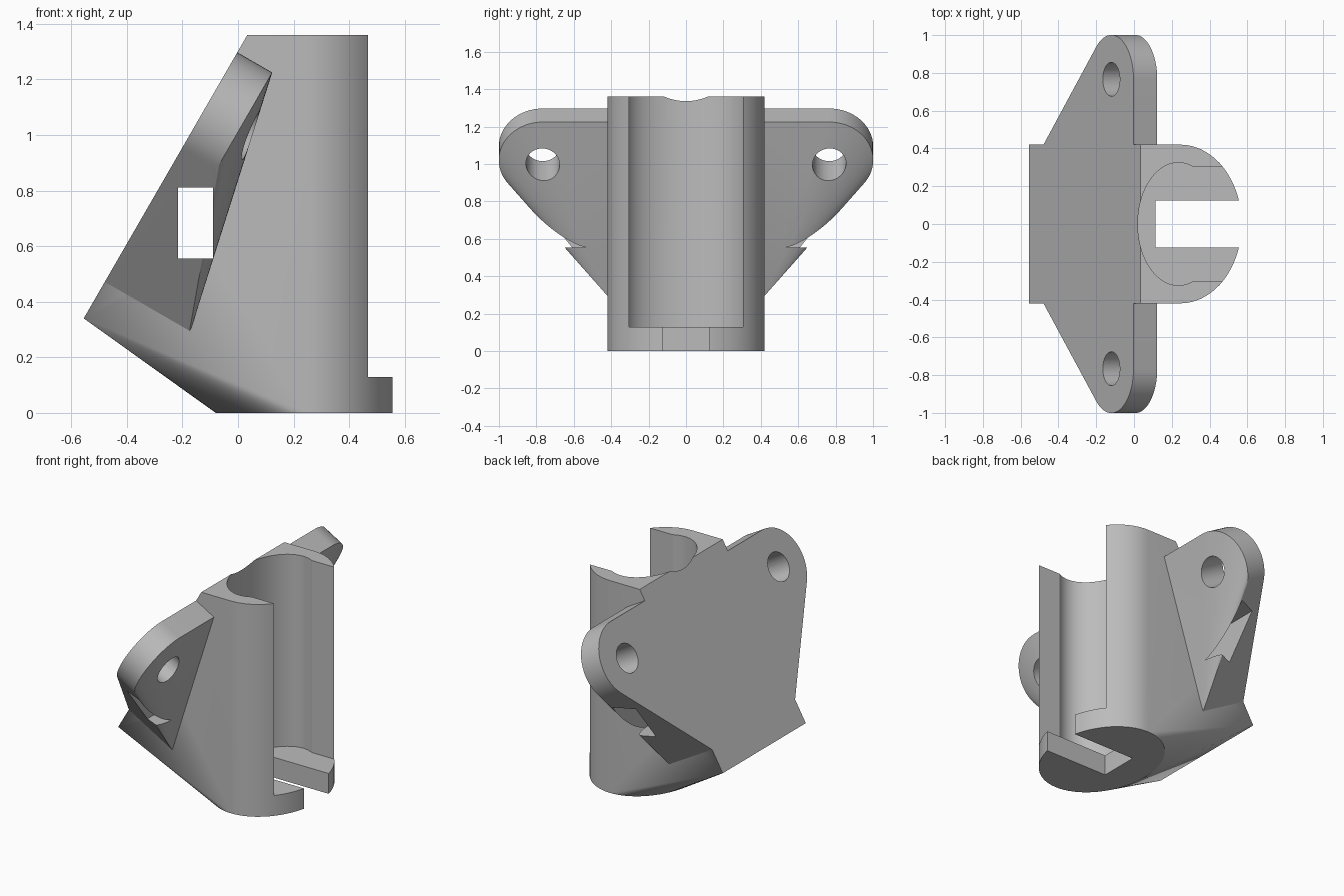
import bpy
import bmesh
from math import cos, sin, pi, radians
from mathutils import Vector

default = bpy.data.objects.get("Cube")
if default:
    bpy.data.objects.remove(default, do_unlink=True)

grey = bpy.data.materials.new("plain grey")
grey.use_nodes = True
colour = (0.5, 0.5, 0.5, 1)
grey.diffuse_color = colour
grey.node_tree.nodes["Principled BSDF"].inputs["Base Color"].default_value = colour

HALF, HEIGHT, FLOOR = 0.42, 1.36, 0.13
TILT = radians(60)
ALONG = Vector((cos(TILT), 0, sin(TILT)))      # up the sloping back
INTO = Vector((sin(TILT), 0, -cos(TILT)))      # from the back into the part
FOOT = Vector((-0.555, 0, 0.34))               # lower edge of the back


def slope(y, u, d):
    """Point at height u up the back and depth d behind it."""
    return FOOT + ALONG * u + INTO * d + Vector((0, y, 0))


def hull(name, points):
    """Solid convex hull of a set of points."""
    bm = bmesh.new()
    for p in points:
        bm.verts.new(p)
    res = bmesh.ops.convex_hull(bm, input=bm.verts[:])
    loose = {g for g in res["geom_interior"] + res["geom_unused"]
             if isinstance(g, bmesh.types.BMVert)}
    bmesh.ops.delete(bm, geom=list(loose), context="VERTS")
    bmesh.ops.dissolve_limit(bm, angle_limit=radians(0.2),
                             verts=bm.verts[:], edges=bm.edges[:])
    bmesh.ops.recalc_face_normals(bm, faces=bm.faces[:])
    mesh = bpy.data.meshes.new(name)
    bm.to_mesh(mesh)
    bm.free()
    ob = bpy.data.objects.new(name, mesh)
    bpy.context.collection.objects.link(ob)
    return ob


def box(name, x, y, z):
    return hull(name, [(a, b, c) for a in x for b in y for c in z])


def ellipse(cx, a, b, z, n=72):
    return [Vector((cx + a * cos(2 * pi * i / n), b * sin(2 * pi * i / n), z))
            for i in range(n)]


def disc(y, u, r, d, n=64):
    return [slope(y + r * cos(2 * pi * i / n), u + r * sin(2 * pi * i / n), d)
            for i in range(n)]


def finish(ob, cutters):
    """Cut the part, then colour and shade it."""
    for c in cutters:
        mod = ob.modifiers.new(c.name, "BOOLEAN")
        mod.operation, mod.solver, mod.object = "DIFFERENCE", "EXACT", c
        c.hide_render = True
    bpy.context.view_layer.update()
    graph = bpy.context.evaluated_depsgraph_get()
    mesh = bpy.data.meshes.new_from_object(ob.evaluated_get(graph))
    ob.modifiers.clear()
    ob.data = mesh
    mesh.materials.clear()
    mesh.materials.append(grey)
    bpy.ops.object.select_all(action="DESELECT")
    ob.select_set(True)
    bpy.context.view_layer.objects.active = ob
    bpy.ops.object.shade_smooth_by_angle(angle=radians(20))


# Strap slot running sideways through everything
strap = box("strap_cutter", (-0.215, -0.09), (-1.2, 1.2), (0.555, 0.81))

# Holder body: rounded column leaning back to a straight lower edge
top_u = (HEIGHT - FOOT.z) / sin(TILT)
points = ellipse(0.245, 0.325, HALF, 0)
points += [p for p in ellipse(0.245, 0.325, HALF, HEIGHT) if p.x > 0.24]
for s in (-1, 1):
    points += [slope(s * HALF, 0, 0), slope(s * HALF, top_u, 0)]
body = hull("holder_body", points)

# Bore above the floor, open to the front, with a slot through the floor
bore = hull("bore_cutter", ellipse(0.235, 0.215, 0.325, FLOOR)
            + ellipse(0.235, 0.215, 0.325, 1.6))
opening = box("opening_cutter", (0.3, 0.9), (-0.305, 0.305), (FLOOR, 1.6))
front_trim = box("front_trim_cutter", (0.48, 0.9), (-0.6, 0.6), (FLOOR, 1.6))
floor_slot = box("floor_slot_cutter", (0.115, 0.9), (-0.125, 0.125), (-0.2, 0.3))
cutters = [bore, opening, front_trim, floor_slot, strap]
finish(body, cutters)

# Mounting ears: rounded plate thickening into a gusset by the body
for s, side in ((1, "left"), (-1, "right")):
    hole_y, hole_u = s * 0.766, 0.87
    pts = disc(hole_y, hole_u, 0.235, 0) + disc(hole_y, hole_u, 0.235, 0.145)
    inner = s * (HALF - 0.02)
    pts += [slope(inner, 0.13, 0), slope(inner, 0.13, 0.36),
            slope(inner, 1.105, 0), slope(inner, 1.105, 0.145)]
    ear = hull(side + "_mounting_ear", pts)
    hole = hull(side + "_hole_cutter", disc(hole_y, hole_u, 0.09, -0.2, 40)
                + disc(hole_y, hole_u, 0.09, 0.6, 40))
    cutters.append(hole)
    finish(ear, [strap, hole])

for c in cutters:
    bpy.data.objects.remove(c, do_unlink=True)
